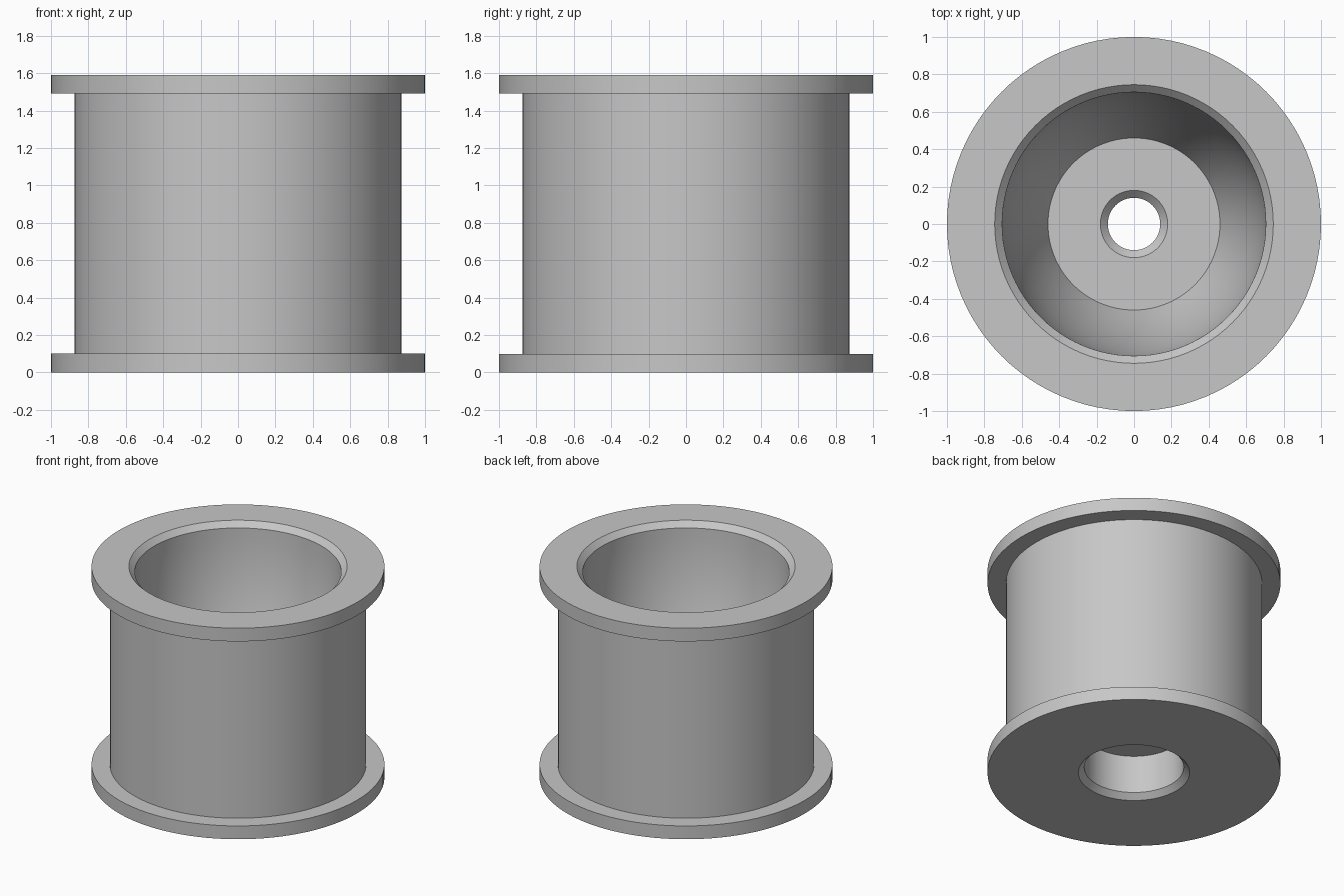
import bpy, bmesh, math
from mathutils import Vector

SEGMENTS = 96
CHAMFER = 0.04

old = bpy.data.objects.get("Cube")
if old:
    bpy.data.objects.remove(old, do_unlink=True)

# Plain grey finish
grey = bpy.data.materials.new("plain_grey")
grey.use_nodes = True
colour = (0.57, 0.57, 0.57, 1)
grey.diffuse_color = colour
grey.node_tree.nodes["Principled BSDF"].inputs["Base Color"].default_value = colour


def lathe(name, profile):
    """Revolve a closed (radius, height) profile about the z axis."""
    bm = bmesh.new()
    verts = [bm.verts.new((r, 0, z)) for r, z in profile]
    edges = [bm.edges.new((a, b)) for a, b in zip(verts, verts[1:] + verts[:1])]
    bmesh.ops.spin(bm, geom=verts + edges, cent=(0, 0, 0), axis=(0, 0, 1),
                   angle=math.tau, steps=SEGMENTS, use_merge=False)
    bmesh.ops.remove_doubles(bm, verts=bm.verts[:], dist=0.0005)
    bmesh.ops.recalc_face_normals(bm, faces=bm.faces[:])
    mesh = bpy.data.meshes.new(name)
    bm.to_mesh(mesh)
    bm.free()
    mesh.materials.append(grey)
    obj = bpy.data.objects.new(name, mesh)
    bpy.context.collection.objects.link(obj)
    bpy.ops.object.select_all(action="DESELECT")
    obj.select_set(True)
    bpy.context.view_layer.objects.active = obj
    bpy.ops.object.shade_smooth_by_angle(angle=math.radians(30))
    return obj


def cup_wall(lip_r, lip_z, floor_r, floor_z, steps=12):
    """Arc that leaves the lip vertically and curves in to the floor."""
    depth, inset = lip_z - floor_z, lip_r - floor_r
    radius = (depth ** 2 + inset ** 2) / (2 * inset)
    sweep = math.asin(depth / radius)
    return [(lip_r - radius * (1 - math.cos(sweep * i / steps)),
             lip_z - radius * math.sin(sweep * i / steps))
            for i in range(steps + 1)]


height, flange = 1.59, 0.1
floor_z, ceiling_z = 0.45, 0.325
bore, socket, lip = 0.14, 0.34, 0.705

# Flanged outside, from the bottom up
outside = [(socket + CHAMFER, 0), (1, 0), (1, flange), (0.875, flange),
           (0.875, height - flange), (1, height - flange), (1, height),
           (lip + CHAMFER, height)]

# Deep cup, central bore, and the socket underneath
inside = cup_wall(lip, height - CHAMFER, 0.46, floor_z) + [
    (bore + CHAMFER, floor_z), (bore, floor_z - CHAMFER),
    (bore, ceiling_z), (socket, ceiling_z), (socket, CHAMFER)]

lathe("flanged_spool", outside + inside)
